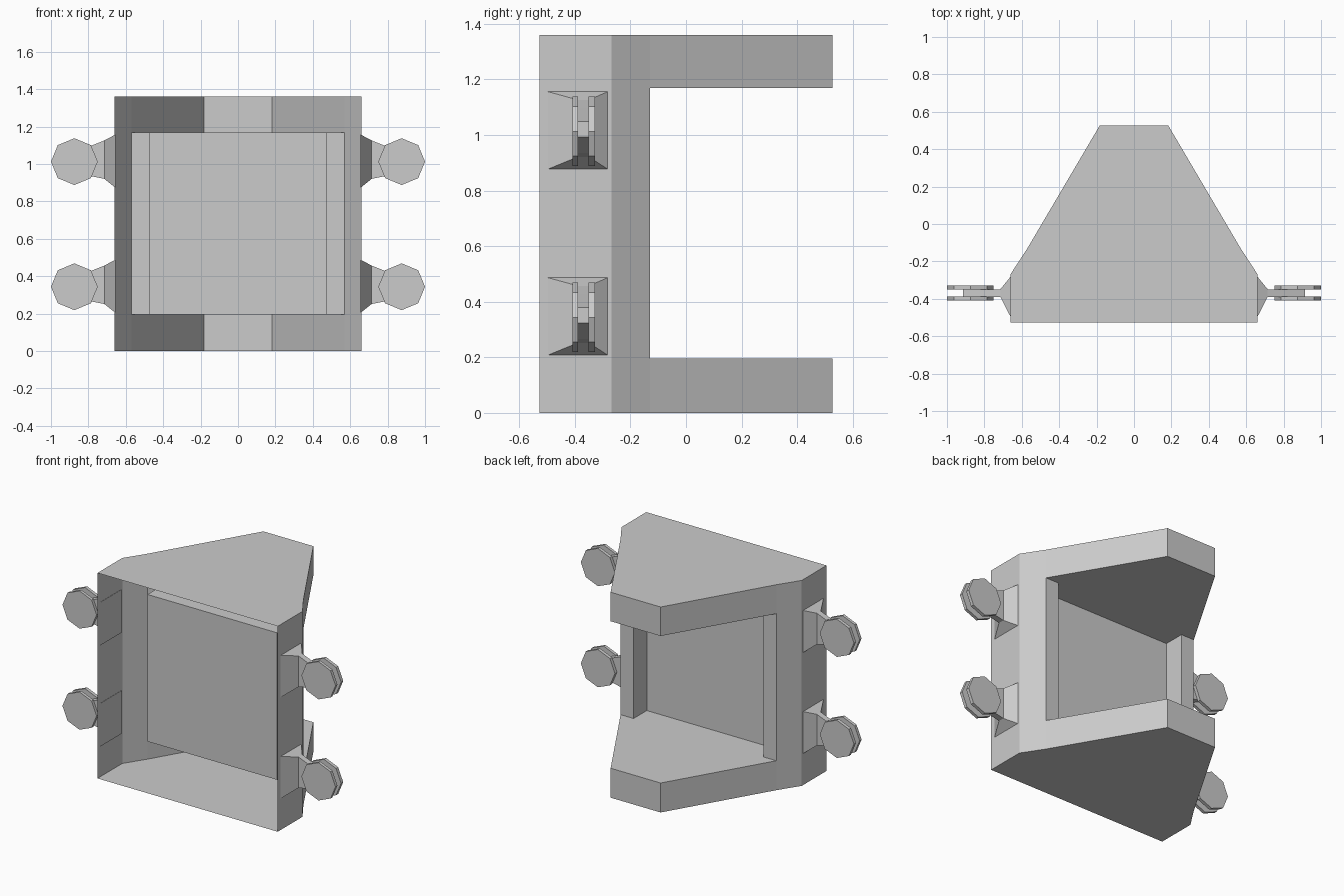
import bpy, bmesh, math

if "Cube" in bpy.data.objects:
    bpy.data.objects.remove(bpy.data.objects["Cube"])

H, LO, HI = 1.36, 0.195, 1.168           # total height, slab inner levels
YF, YK, YS, YB = -0.527, -0.268, -0.13, 0.527   # front, kink, panel rear, slab tip
XW, XS, XR, XT = 0.66, 0.57, 0.475, 0.183       # wall, shoulder, recess, tip


def make_object(name, faces):
    """Mesh object from polygons given as coordinate lists."""
    bm = bmesh.new()
    for pts in faces:
        bm.faces.new([bm.verts.new(p) for p in pts])
    bmesh.ops.remove_doubles(bm, verts=bm.verts, dist=0.0005)
    bmesh.ops.recalc_face_normals(bm, faces=bm.faces)
    me = bpy.data.meshes.new(name)
    bm.to_mesh(me)
    bm.free()
    ob = bpy.data.objects.new(name, me)
    bpy.context.collection.objects.link(ob)
    return ob


def wall(a, b, z0, z1):
    return [(*a, z0), (*b, z0), (*b, z1), (*a, z1)]


def flat(outline, z):
    """Horizontal polygon, mirrored over x from its right-hand half."""
    pts = outline + [(-x, y) for x, y in reversed(outline)]
    return [(x, y, z) for x, y in pts]


# Hollow housing, open at the front
outer = [(XW, YF), (XW, YK), (XS, YS), (XT, YB)]
inner = [(XR, YK), (XR, YS), (XS, YS), (XT, YB)]
faces = [flat(outer, 0), flat(outer, H), flat(inner, LO), flat(inner, HI)]
faces.append(wall((-XR, YK), (XR, YK), LO, HI))          # recessed panel
for z0, z1 in ((0, LO), (HI, H)):
    faces.append(wall((XT, YB), (-XT, YB), z0, z1))      # slab tips
for s in (1, -1):
    faces.append(wall((s * XW, YF), (s * XW, YK), 0, H))
    faces.append([(s * XW, YK, 0), (s * XS, YS, 0), (s * XS, YS, LO),
                  (s * XS, YS, HI), (s * XS, YS, H), (s * XW, YK, H)])
    for z0, z1 in ((0, LO), (HI, H)):
        faces.append(wall((s * XS, YS), (s * XT, YB), z0, z1))
    faces.append(wall((s * XS, YS), (s * XR, YS), LO, HI))
    faces.append(wall((s * XR, YS), (s * XR, YK), LO, HI))
make_object("housing", faces)

# Bracket cross-sections: x, y min, y max, z below, z above the pivot height
sections = [(0.655, -0.506, -0.276, -0.14, 0.145),
            (0.715, -0.389, -0.349, -0.092, 0.113),
            (0.785, -0.389, -0.349, -0.078, 0.085),
            (0.915, -0.389, -0.349, -0.02, 0.035)]


def bracket(name, s, z):
    rings = [[(s * x, y0, z + a), (s * x, y1, z + a), (s * x, y1, z + b), (s * x, y0, z + b)]
             for x, y0, y1, a, b in sections]
    faces = [rings[0], rings[-1]]
    for r, q in zip(rings, rings[1:]):
        faces += [[r[i], r[(i + 1) % 4], q[(i + 1) % 4], q[i]] for i in range(4)]
    make_object(name, faces)


def disc(name, s, y0, y1, z, r=0.125):
    ring = [(s * 0.875 + r * math.cos(k * math.pi / 4), z + r * math.sin(k * math.pi / 4))
            for k in range(8)]
    a, b = ([(x, y, h) for x, h in ring] for y in (y0, y1))
    sides = [[a[i], a[(i + 1) % 8], b[(i + 1) % 8], b[i]] for i in range(8)]
    make_object(name, [a, b] + sides)


# Four side brackets, each holding a pair of octagonal discs
for side, s in (("right", 1), ("left", -1)):
    for level, z in (("lower", 0.344), ("upper", 1.013)):
        bracket(f"{level}_{side}_bracket", s, z)
        disc(f"{level}_{side}_front_disc", s, -0.408, -0.388, z)
        disc(f"{level}_{side}_rear_disc", s, -0.35, -0.328, z)
